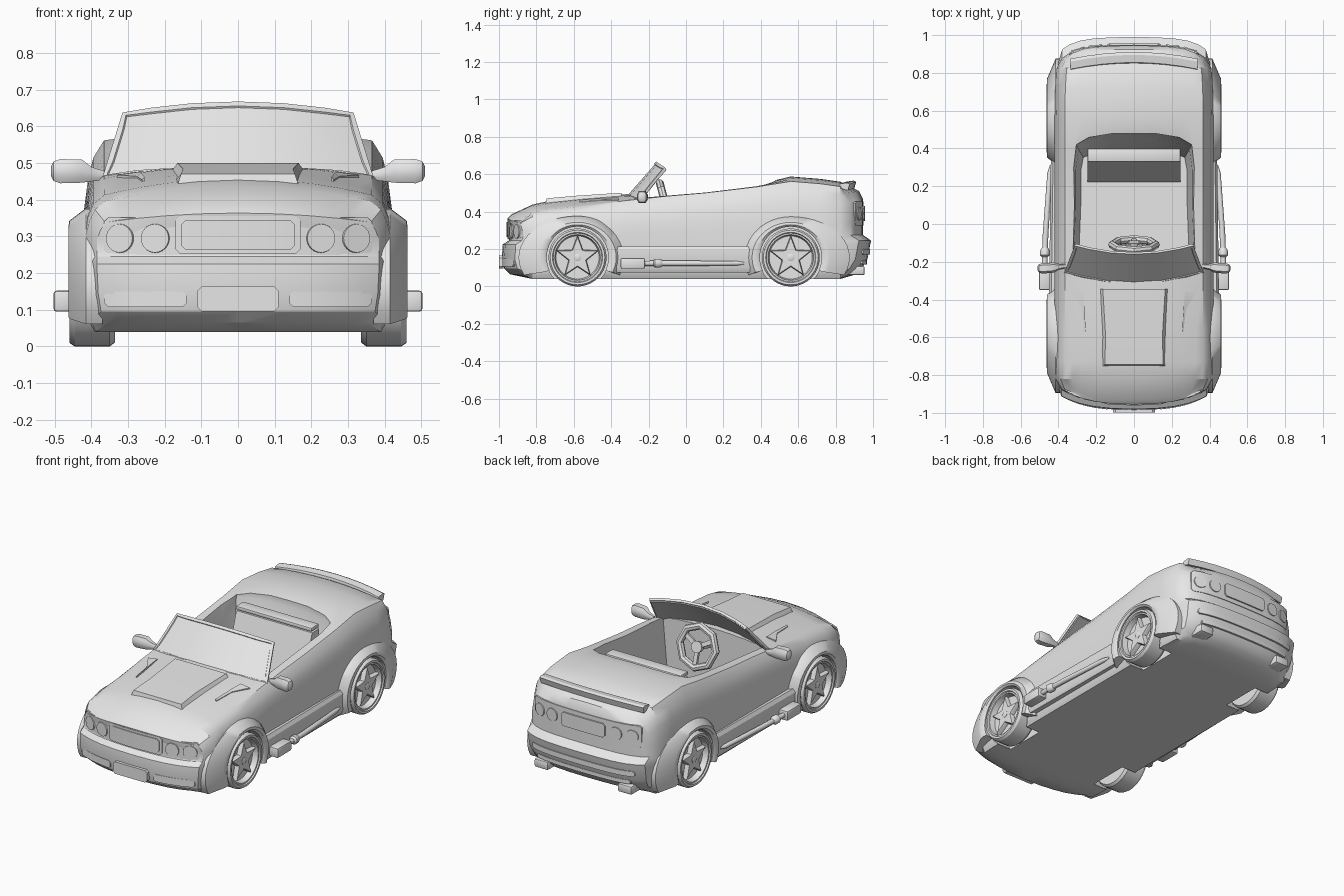
import bpy, bmesh, math
from mathutils import Matrix, Vector

if "Cube" in bpy.data.objects:
    bpy.data.objects.remove(bpy.data.objects["Cube"])

grey = bpy.data.materials.new("plain grey")
grey.diffuse_color = (0.8, 0.8, 0.8, 1)
grey.use_nodes = True
grey.node_tree.nodes["Principled BSDF"].inputs["Base Color"].default_value = grey.diffuse_color


def smooth(ob, angle):
    bpy.ops.object.select_all(action='DESELECT')
    ob.select_set(True)
    bpy.context.view_layer.objects.active = ob
    bpy.ops.object.shade_smooth_by_angle(angle=math.radians(angle))


def finish(name, bm, mirror=False, angle=30, bevel=0):
    bmesh.ops.recalc_face_normals(bm, faces=bm.faces[:])
    me = bpy.data.meshes.new(name)
    bm.to_mesh(me)
    bm.free()
    ob = bpy.data.objects.new(name, me)
    bpy.context.collection.objects.link(ob)
    me.materials.append(grey)
    bpy.context.view_layer.objects.active = ob
    if bevel:
        m = ob.modifiers.new("bevel", 'BEVEL')
        m.width, m.segments = bevel, 2
        bpy.ops.object.modifier_apply(modifier=m.name)
    if mirror:
        m = ob.modifiers.new("mirror", 'MIRROR')
        m.use_mirror_merge = False
        bpy.ops.object.modifier_apply(modifier=m.name)
    smooth(ob, angle)
    return ob


def loft(rings, closed=True, caps=True):
    """Skin a list of point rings."""
    bm = bmesh.new()
    vs = [[bm.verts.new(p) for p in r] for r in rings]
    n = len(rings[0])
    for a, b in zip(vs, vs[1:]):
        for i in range(n if closed else n - 1):
            j = (i + 1) % n
            bm.faces.new((a[i], a[j], b[j], b[i]))
    if caps:
        bm.faces.new(vs[0])
        bm.faces.new(vs[-1])
    return bm


def box(x0, x1, y0, y1, z0, z1):
    return loft([[(x0, y0, z), (x1, y0, z), (x1, y1, z), (x0, y1, z)] for z in (z0, z1)])


def lathe(profile, y, z, n=32):
    """Revolve (x, radius) points about an axis along x."""
    rings = [[(x, y + r * math.cos(2 * math.pi * i / n), z + r * math.sin(2 * math.pi * i / n))
              for i in range(n)] for x, r in profile]
    return loft(rings)


def bow(front, u):
    """How far the nose or tail curves back towards its corners."""
    return .035 * u ** 2 + .035 * u ** 4 if front else -.02 * u ** 2 - .045 * u ** 6


def bowed(name, x0, x1, z0, z1, y, depth=0.008, mirror=False, n=10, flat=False):
    """Thin plate with clipped ends, following the curved nose or tail."""
    rings = []
    c = min(0.012, (z1 - z0) * 0.25)
    xs = [x0, x0 + c] + [x0 + (x1 - x0) * i / n for i in range(1, n)] + [x1 - c, x1]
    for i, x in enumerate(xs):
        e = c if i in (0, len(xs) - 1) else 0
        yy = y + (0 if flat else bow(y < 0, x / .375))
        rings.append([(x, yy - depth, z0 + e), (x, yy + depth, z0 + e),
                      (x, yy + depth, z1 - e), (x, yy - depth, z1 - e)])
    return finish(name, loft(rings), mirror)


# Body shell: (y, top z, crown drop, half width); None marks the shaped ends
stations = [(None, .385, .03, .385), (-.82, .438, .042, .415), (-.73, .458, .045, .42),
            (-.55, .478, .05, .42), (-.33, .493, .035, .42), (-.1, .495, .012, .42),
            (.1, .508, .008, .42), (.38, .545, .012, .42), (.56, .588, .026, .42),
            (.72, .575, .026, .418), (.825, .56, .026, .41), (None, .51, .025, .38)]
widths = [.93, .97, .99, 1, 1, 1, 1, .975, .94, .87]
low = [.04, .07, .14, .225, .245]
fracs = [.12, .4, .65, .85, 1]
nose = [-.94, -.972, -.985, -.98, -.948, -.942, -.942, -.95, -.955, -.935]
tail = [.91, .94, .97, .985, .99, .945, .945, .945, .945, .925]
us = [-1, -.9, -.75, -.55, -.3, 0, .3, .55, .75, .9, 1]
NI, NJ, NK = len(stations) - 1, len(us) - 1, len(widths) - 1
bm = bmesh.new()
grid = {}


def vert(i, j, k):
    if (i, j, k) not in grid:
        y, top, crown, w = stations[i]
        u = us[j]
        if k < 5:
            z = low[k] + ((.025, .025, .005, 0, 0)[k] if i in (0, NI) else 0)
        else:
            z = .245 + fracs[k - 5] * (top - crown * u * u - .245)
        if i == 0:
            y = nose[k] + bow(True, u)
        elif i == NI:
            y = tail[k] + bow(False, u)
        grid[i, j, k] = bm.verts.new((u * w * widths[k], y, z))
    return grid[i, j, k]


def skin(na, nb, f):
    for a in range(na):
        for b in range(nb):
            bm.faces.new((f(a, b), f(a + 1, b), f(a + 1, b + 1), f(a, b + 1)))


for e in (0, 1):
    skin(NI, NJ, lambda a, b: vert(a, b, e * NK))
    skin(NI, NK, lambda a, b: vert(a, e * NJ, b))
    skin(NJ, NK, lambda a, b: vert(e * NI, a, b))
body = finish("body_shell", bm)


def cut(bm):
    cutter = finish("cutter", bm)
    cutter.hide_render = True
    m = body.modifiers.new("cut", 'BOOLEAN')
    m.operation, m.solver, m.object = 'DIFFERENCE', 'EXACT', cutter
    bpy.context.view_layer.objects.active = body
    bpy.ops.object.modifier_apply(modifier=m.name)
    bpy.data.objects.remove(cutter)


# Open cockpit and wheel wells
AXLES, AZ = (("front", -.58), ("rear", .56)), .155
half = [(.335, -.25), (.32, .1), (.32, .3), (.305, .42), (.24, .458), (.12, .478)]
outline = half + [(-x, y) for x, y in reversed(half)]
cut(loft([[(x * sx, y if y < .25 else .25 + (y - .25) * sy, z) for x, y in outline]
          for z, sx, sy in ((.15, .88, .6), (.45, .96, .85), (.53, 1, 1), (.7, 1, 1))]))
for _, ay in AXLES:
    for s in (-1, 1):
        cut(lathe([(s * .3, .168), (s * .6, .168)], ay, AZ))
smooth(body, 42)

for end, ay in AXLES:
    # Flared wheel arch, drawn out towards the bumper
    rings = []
    for i in range(29):
        a = math.radians(-25 + 230 * i / 28)
        outer = math.cos(a) * ay > 0
        k1, k2 = (1.12, 1.42) if outer else (1.1, 1.12)
        rings.append([(x, ay + r * k * math.cos(a), max(.045, AZ + r * math.sin(a)))
                      for r, x, k in ((.165, .37, 1), (.165, .452, 1), (.175, .462, 1.03),
                                      (.188, .46, k1), (.222, .415, k2), (.222, .37, k2))])
    finish(end + "_wheel_arch", loft(rings), True, 40)
    # Tyre, rim and five-point spokes
    finish(end + "_tyre", lathe([(.335, .09), (.335, .144), (.35, .155), (.445, .155), (.459, .146),
                                 (.459, .134), (.452, .130), (.452, .122), (.42, .115), (.418, .02)],
                                ay, AZ, 40), True)
    star = [((.119 if i % 2 == 0 else .05), math.pi / 2 + math.pi * i / 5) for i in range(10)]
    finish(end + "_spokes", loft([[(x, ay + r * f * math.cos(a), AZ + r * f * math.sin(a)) for r, a in star]
                                  for x, f in ((.41, 1), (.437, 1), (.445, .9))]), True)
    finish(end + "_hub", lathe([(.42, .02), (.447, .02), (.45, .014)], ay, AZ, 16), True)

# Windscreen with slightly recessed pane
rows = []
for k in range(5):
    t = k / 4
    rows.append([(u * (.37 - .055 * t), -.325 + .165 * t + (.065 - .02 * t) * u * u,
                  .48 + .188 * t - (.02 + .01 * t) * u * u)
                 for u in (-1, -.75, -.4, 0, .4, .75, 1)])
bm = loft(rows, False, False)
bmesh.ops.recalc_face_normals(bm, faces=bm.faces[:])
if sum(f.normal.y for f in bm.faces) > 0:
    bmesh.ops.reverse_faces(bm, faces=bm.faces[:])
pane = bm.faces[:]
bmesh.ops.inset_region(bm, faces=pane, thickness=.016, depth=0, use_boundary=True)
bmesh.ops.inset_region(bm, faces=pane, thickness=.002, depth=-.005)
bmesh.ops.solidify(bm, geom=bm.faces[:], thickness=.014)
finish("windscreen", bm)

# Bonnet scoop, vents
finish("bonnet_scoop", loft([
    [(-.165, -.752, .44), (.165, -.752, .44), (.155, -.745, .471), (-.155, -.745, .471)],
    [(-.18, -.6, .44), (.18, -.6, .44), (.15, -.6, .484), (-.15, -.6, .484)],
    [(-.2, -.345, .45), (.2, -.345, .45), (.165, -.345, .501), (-.165, -.345, .501)]]))
bm = loft([[(x, y, .43), (x + w, y, .43), (x + w, y, z - .008), (x, y, z)]
           for x, y, w, z in ((.255, -.57, .006, .462), (.262, -.45, .014, .472), (.27, -.36, .06, .476))])
finish("bonnet_vent", bm, True)

# Nose: lamp panel, grille, bumper slots, plate
bowed("lamp_panel", -.365, .365, .25, .352, -.943, .005, n=14)
bowed("grille_frame", -.17, .17, .253, .356, -.946, .009)
bowed("grille", -.155, .155, .264, .344, -.954, .006)
bowed("bumper_slot", .14, .365, .108, .15, -.981, .006, True)
bowed("front_plate", -.11, .11, .095, .165, -.988, .011, flat=True)
# Tail: lamp panel, plate, bumper strips
bowed("tail_panel", -.345, .345, .325, .455, .944, .005, n=14)
bowed("tail_plate", -.14, .14, .35, .43, .95, .007)
bowed("rear_bumper_strip", -.33, .33, .17, .2, .978, .007, n=14)
bowed("rear_bumper_slot", -.3, .3, .118, .14, .963, .006, n=14)


def lamps(name, xs, y, z, r, d):
    for i, x in enumerate(xs):
        b0, b1 = bow(y < 0, (x - r) / .375), bow(y < 0, (x + r) / .375)
        bm = bmesh.new()
        bmesh.ops.create_cone(bm, cap_ends=True, segments=24, radius1=r, radius2=r * .92, depth=.022)
        axis = Vector(((b0 - b1) / (2 * r), 1, 0)).normalized() * d
        bm.transform(Matrix.Translation((x, y + (b0 + b1) / 2, z))
                     @ axis.to_track_quat('Z', 'Y').to_matrix().to_4x4())
        finish("%s_%d" % (name, i + 1), bm, True)


lamps("headlamp", (.225, .32), -.944, .295, .042, -1)
lamps("tail_lamp", (.205, .295), .944, .39, .039, 1)

# Boot spoiler
finish("spoiler", loft([[(.335 * u, y - .035 * u * u, z - .012 * u * u)
                         for y, z in ((.85, .54), (.9, .525), (.91, .56), (.895, .566), (.855, .56))]
                        for u in (-1, -.75, -.5, -.25, 0, .25, .5, .75, 1)]))

# Door mirrors
finish("mirror_pod", loft([[(x, -.235 + dy + h * .028 * a, .478 + h * .033 * b + dz)
                            for a, b in ((-1, -.4), (-.6, -1), (.6, -1), (1, -.4),
                                         (1, .4), (.6, 1), (-.6, 1), (-1, .4))]
                           for x, h, dz, dy in ((.362, .35, -.012, .012), (.4, .6, -.008, .008),
                                                (.425, .95, 0, .004), (.485, 1, 0, 0),
                                                (.503, .8, 0, 0), (.51, .4, 0, 0))]), True, 40)

# Sills and side exhausts
finish("sill", loft([[(.38, y, .075), (x - .012, y, .075), (x, y, .1), (x, y, .195), (x - .012, y, .215),
                      (.38, y, .215)] for y, x in ((-.39, .45), (.37, .44))]), True)
finish("side_muffler", box(.445, .503, -.35, -.22, .095, .152), True, bevel=.008)


def side_pipe(name, pts, n=10):
    finish(name, loft([[(x + r * math.cos(2 * math.pi * i / n), y, .124 + r * math.sin(2 * math.pi * i / n))
                        for i in range(n)] for x, y, r in pts]), True, 40)


side_pipe("side_pipe", [(.474, -.23, .014), (.468, -.05, .015), (.446, .27, .013), (.44, .31, .006)])
side_pipe("pipe_joint", [(.473, -.175, .015), (.473, -.165, .025), (.472, -.14, .025), (.471, -.125, .015)])

# Rear exhaust boxes
finish("rear_exhaust", box(.225, .315, .79, .955, .06, .11), True, bevel=.01)

# Rear bench: leaning backrest under a top roll
finish("seat_back", loft([[(x, .22, .14), (x, .40, .14), (x, .40, .5), (x, .335, .5)]
                          for x in (-.245, .245)]))
finish("seat_roll", box(-.245, .245, .328, .4, .508, .53), bevel=.006)

# Steering wheel with hub, spokes and column
R, N = .116, 8
rings = []
for i in range(N + 1):
    a = 2 * math.pi * i / N
    rings.append([((R + .021 * math.cos(b)) * math.cos(a), (R + .021 * math.cos(b)) * math.sin(a),
                   .021 * math.sin(b)) for b in [math.pi * k / 4 for k in range(8)]])
bm = loft(rings, caps=False)
bmesh.ops.remove_doubles(bm, verts=bm.verts[:], dist=1e-5)
tilt = Matrix.Translation((0, -.11, .44)) @ Matrix.Rotation(math.radians(105), 4, 'X')
bm.transform(tilt)
finish("steering_rim", bm, angle=40)
for i, deg in enumerate((30, 150, 270)):
    bm = box(0, R, -.012, .012, -.008, .008)
    bm.transform(tilt @ Matrix.Rotation(math.radians(deg), 4, 'Z'))
    finish("steering_spoke_%d" % (i + 1), bm)
bm = bmesh.new()
bmesh.ops.create_cone(bm, cap_ends=True, segments=12, radius1=.034, radius2=.03, depth=.03)
bmesh.ops.create_cone(bm, cap_ends=True, segments=12, radius1=.018, radius2=.018, depth=.17,
                      matrix=Matrix.Translation((0, 0, .09)))
bm.transform(tilt)
finish("steering_hub", bm)
